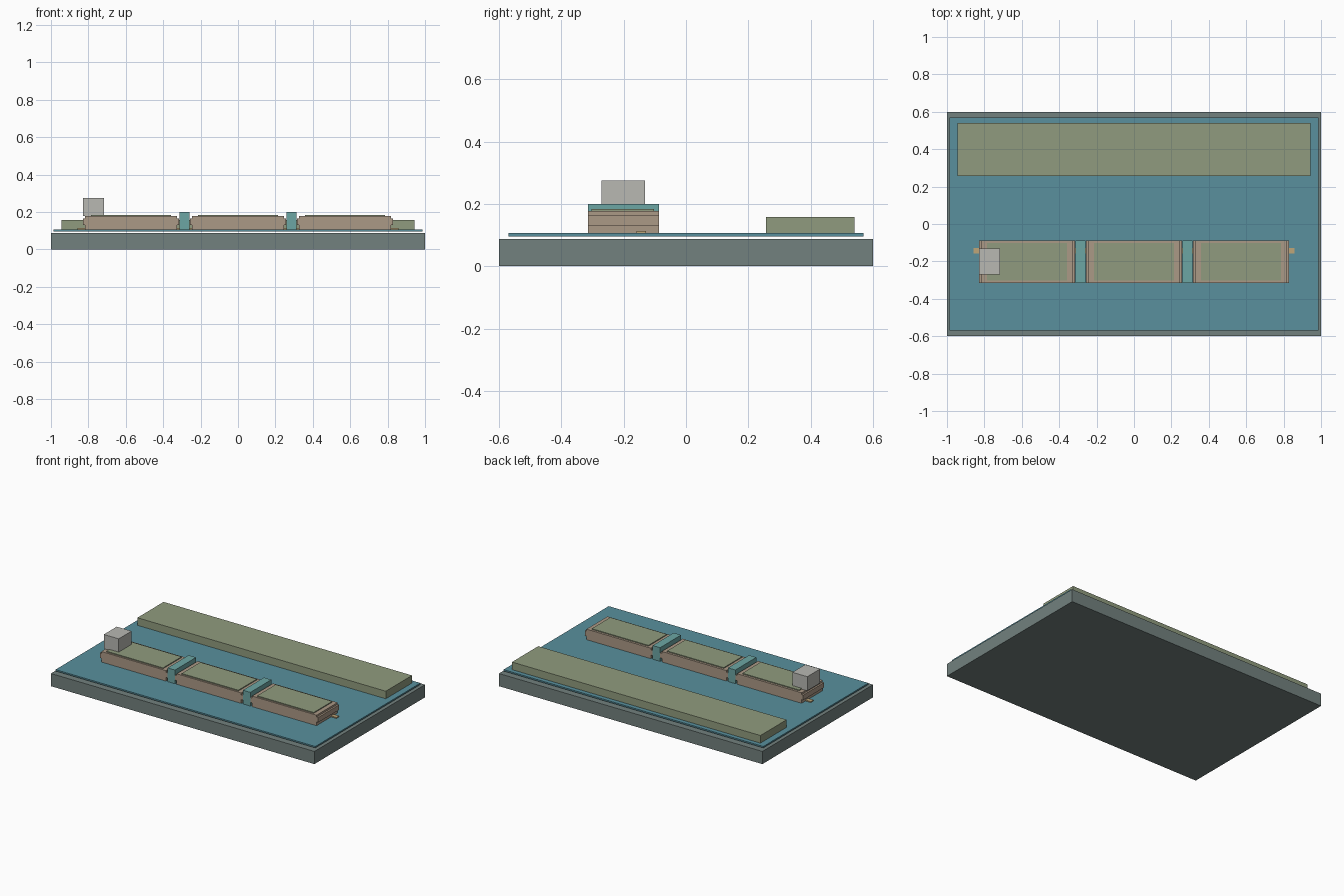
import bpy

if "Cube" in bpy.data.objects:
    bpy.data.objects.remove(bpy.data.objects["Cube"])


def material(name, rgb):
    m = bpy.data.materials.new(name)
    m.diffuse_color = (*rgb, 1)
    m.use_nodes = True
    m.node_tree.nodes["Principled BSDF"].inputs["Base Color"].default_value = m.diffuse_color
    return m


SLATE = material("slate", (0.17, 0.22, 0.21))
BLUE = material("blue", (0.10, 0.28, 0.34))
GREEN = material("green", (0.28, 0.33, 0.21))
TAN = material("tan", (0.41, 0.32, 0.24))
TEAL = material("teal", (0.15, 0.38, 0.37))
BRASS = material("brass", (0.52, 0.38, 0.19))
PALE = material("pale", (0.48, 0.48, 0.45))


def box(name, x, y, z, mat):
    """Box spanning the given (low, high) ranges."""
    spans = (x, y, z)
    bpy.ops.mesh.primitive_cube_add(size=1, location=[(a + b) / 2 for a, b in spans])
    o = bpy.context.object
    o.name = name
    o.scale = [b - a for a, b in spans]
    bpy.ops.object.transform_apply(location=False, rotation=False, scale=True)
    o.data.materials.append(mat)
    return o


# Base block, floating sheet and long rear slab
box("base", (-1, 1), (-0.6, 0.6), (0, 0.087), SLATE)
box("top_sheet", (-0.986, 0.986), (-0.57, 0.57), (0.096, 0.106), BLUE)
box("rear_slab", (-0.943, 0.943), (0.256, 0.54), (0.106, 0.158), GREEN)

# Three modules in a row, each with end plates, end tabs and a lid panel
ROW = (-0.315, -0.087)
for i, cx in enumerate((-0.572, 0, 0.572)):
    box(f"module_body_{i}", (cx - 0.245, cx + 0.245), ROW, (0.106, 0.178), TAN)
    box(f"module_lid_{i}", (cx - 0.215, cx + 0.215), (-0.303, -0.102), (0.178, 0.184), GREEN)
    for s, side in ((-1, "left"), (1, "right")):
        plate = sorted((cx + s * 0.245, cx + s * 0.257))
        tab = sorted((cx + s * 0.245, cx + s * 0.286))
        box(f"end_plate_{side}_{i}", plate, ROW, (0.131, 0.165), TAN)
        box(f"end_tab_{side}_{i}", tab, (-0.158, -0.128), (0.106, 0.113), BRASS)

# Dividers between modules
for s, side in ((-1, "left"), (1, "right")):
    cx = s * 0.286
    box(f"divider_{side}", (cx - 0.028, cx + 0.028), ROW, (0.106, 0.2), TEAL)

# Small block on the first module
box("small_block", (-0.829, -0.716), (-0.271, -0.131), (0.178, 0.275), PALE)
